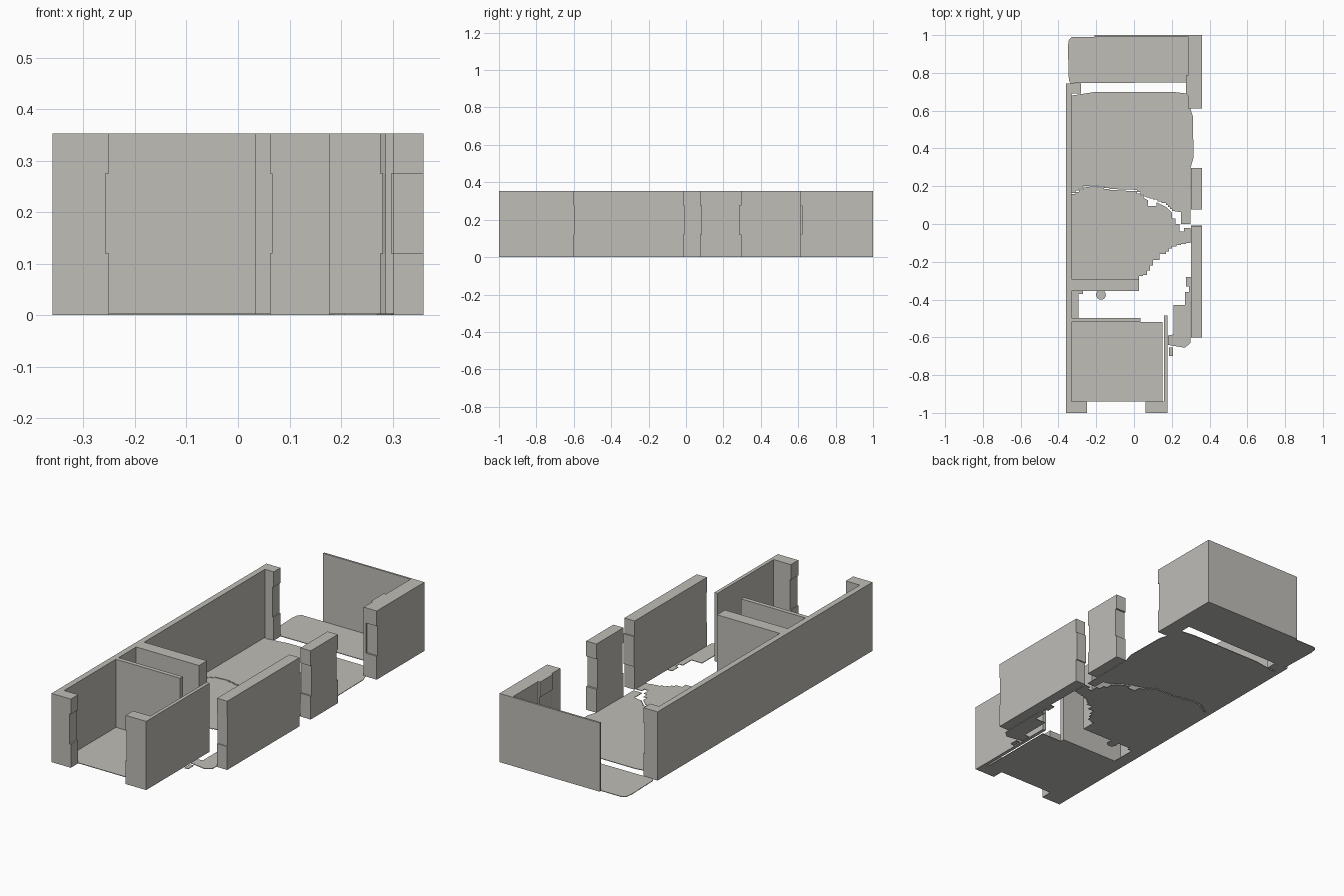
import bpy, bmesh

cube = bpy.data.objects.get("Cube")
if cube:
    bpy.data.objects.remove(cube)

H = 0.353               # wall height
SILL, HEAD = 0.12, 0.275  # band where the openings are wider
FLOOR = 0.003

plaster = bpy.data.materials.new("warm_grey_plaster")
plaster.use_nodes = True
colour = (0.52, 0.51, 0.475, 1)
plaster.diffuse_color = colour
plaster.node_tree.nodes["Principled BSDF"].inputs["Base Color"].default_value = colour


def loft(name, levels):
    """Solid through (z, outline) levels that share one point count."""
    bm = bmesh.new()
    rings = [[bm.verts.new((x, y, z)) for x, y in pts] for z, pts in levels]
    n = len(rings[0])
    for a, b in zip(rings, rings[1:]):
        for i in range(n):
            j = (i + 1) % n
            bm.faces.new((a[i], a[j], b[j], b[i]))
    bm.faces.new(rings[0][::-1])
    bm.faces.new(rings[-1])
    bmesh.ops.remove_doubles(bm, verts=bm.verts, dist=1e-5)
    flat = [f for f in bm.faces if f.calc_area() < 1e-9]
    bmesh.ops.delete(bm, geom=flat, context='FACES_ONLY')
    caps = [f for f in bm.faces if len(f.verts) > 4]
    bmesh.ops.triangulate(bm, faces=caps)
    bmesh.ops.recalc_face_normals(bm, faces=bm.faces)
    me = bpy.data.meshes.new(name)
    bm.to_mesh(me)
    bm.free()
    me.materials.append(plaster)
    ob = bpy.data.objects.new(name, me)
    bpy.context.collection.objects.link(ob)


def wall(name, outline, moved=None):
    """Full-height wall; moved = {corner: point} for the middle band."""
    moved = moved or {}
    mid = [moved.get(i, p) for i, p in enumerate(outline)]
    loft(name, [(0, outline), (SILL, outline), (SILL, mid),
                (HEAD, mid), (HEAD, outline), (H, outline)])


def slab(name, outline, top=FLOOR):
    loft(name, [(0, outline), (top, outline)])


def rect(x0, x1, y0, y1):
    return [(x0, y0), (x1, y0), (x1, y1), (x0, y1)]


def ragged(path, steps=3):
    """Turn a path into small stair steps, as on a torn edge."""
    out = [path[0]]
    for (ax, ay), (bx, by) in zip(path, path[1:]):
        for k in range(1, steps + 1):
            t = k / steps
            x, y = ax + (bx - ax) * t, ay + (by - ay) * t
            out += [(x, out[-1][1]), (x, y)]
    return out


# Outer walls with returns at their ends
wall("west_wall",
     [(-.36, -1), (-.25, -1), (-.25, -.94), (-.33, -.94),
      (-.33, .69), (-.28, .69), (-.28, .745), (-.36, .745)],
     {1: (-.257, -1), 2: (-.257, -.94), 5: (-.286, .69), 6: (-.286, .745)})
wall("south_room_east_wall",
     [(.062, -1), (.178, -1), (.178, -.485), (.16, -.485), (.16, -.94), (.062, -.94)],
     {0: (.066, -1), 5: (.066, -.94)})
wall("north_east_wall",
     [(.298, .612), (.298, .612), (.36, .612), (.36, 1), (-.21, 1), (-.21, .99),
      (.288, .99), (.288, .79), (.276, .79), (.276, .69), (.286, .68), (.286, .612)],
     {1: (.298, .62), 2: (.36, .62), 8: (.28, .79), 9: (.28, .69)})
for name, y0, y1, m0, m1 in (("east_wall", -.602, -.014, -.598, -.008),
                             ("east_pier", .076, .296, .083, .286)):
    wall(name, rect(.302, .36, y0, y1),
         dict(enumerate(rect(.302, .36, m0, m1))))

# Inner partitions
wall("thin_partition", rect(-.33, .035, -.52, -.498))
wall("thick_partition", rect(-.33, .027, -.355, -.29))

# Whole floors
slab("south_room_floor", rect(-.33, .15, -.94, -.52))
slab("balcony_floor",
     [(-.335, .745), (.276, .75), (.276, .79), (.288, .79), (.288, .99),
      (-.33, .99), (-.345, .975), (-.35, .94), (-.345, .76)])

# Main floor, in two torn pieces meeting along a ragged seam
seam = ragged([(-.33, .165), (-.27, .2), (-.22, .205), (-.13, .185), (0, .18),
               (.05, .145), (.1, .13), (.17, .1), (.2, .07), (.25, .06)])
slab("north_main_floor",
     seam + [(.25, 0), (.298, 0), (.3, .3), (.315, .35), (.312, .57), (.295, .62),
             (.286, .69), (.2, .7), (-.2, .7), (-.33, .68)])
south_seam = [(x, y - .006) for x, y in seam if x < .06]
south_seam += [(.075, .125), (.075, .095), (.12, .095), (.12, .115), (.17, .09),
               (.2, .06), (.2, .03), (.22, .03), (.22, 0), (.24, 0), (.24, -.04),
               (.265, -.04), (.265, -.02), (.298, -.02), (.298, -.1)]
torn_edge = ragged([(.298, -.1), (.25, -.11), (.2, -.13), (.17, -.16),
                    (.1, -.22), (.07, -.27), (.027, -.28)], 2)
slab("south_main_floor",
     south_seam + torn_edge[1:] + [(.027, -.29), (-.33, -.29)])
slab("floor_hatch", rect(-.2, -.155, -.1, -.07), FLOOR + .001)

# Loose floor scraps
slab("east_floor_scrap",
     [(.18, -.64), (.27, -.655), (.298, -.63), (.302, -.28), (.275, -.28),
      (.275, -.33), (.29, -.33), (.29, -.36), (.27, -.36), (.27, -.43),
      (.21, -.43), (.21, -.585), (.18, -.59)])
slab("small_floor_scrap", rect(.185, .207, -.7, -.655))
slab("closet_floor_scrap",
     [(-.33, -.498), (-.295, -.498), (-.295, -.37), (-.27, -.37),
      (-.27, -.355), (-.33, -.355)])

# Round floor spot
bpy.ops.mesh.primitive_cylinder_add(vertices=16, radius=.026, depth=FLOOR,
                                    location=(-.175, -.375, FLOOR / 2))
spot = bpy.context.object
spot.name = "round_floor_spot"
spot.data.materials.append(plaster)
